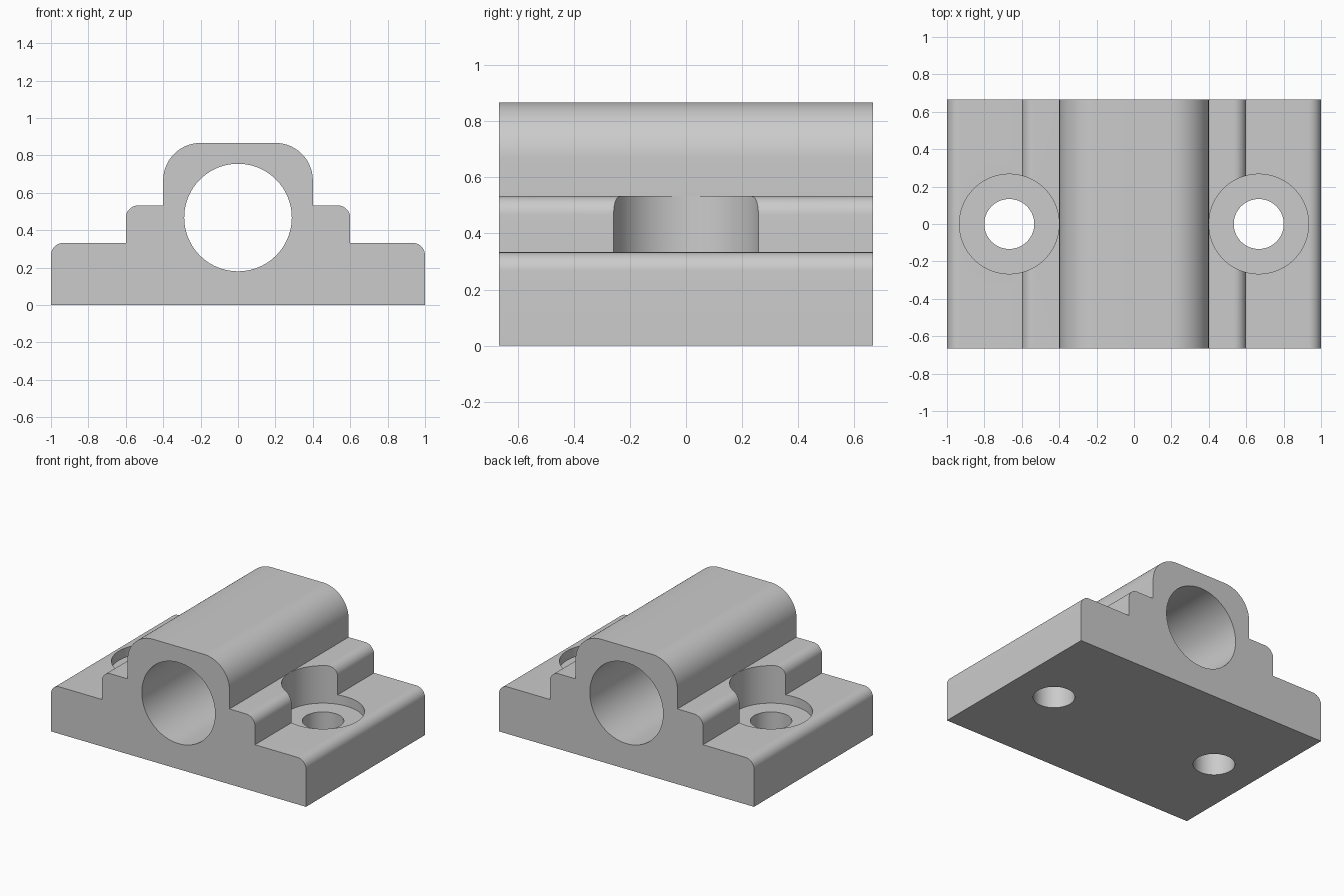
import bpy
import bmesh
from math import sin, cos, pi, radians
from mathutils import Matrix

cube = bpy.data.objects.get("Cube")
if cube:
    bpy.data.objects.remove(cube, do_unlink=True)

DEPTH = 4 / 3

grey = bpy.data.materials.new("plain_grey")
grey.use_nodes = True
colour = (0.6, 0.6, 0.6, 1)
grey.diffuse_color = colour
grey.node_tree.nodes["Principled BSDF"].inputs["Base Color"].default_value = colour


def to_object(name, bm):
    bmesh.ops.recalc_face_normals(bm, faces=bm.faces)
    mesh = bpy.data.meshes.new(name)
    bm.to_mesh(mesh)
    bm.free()
    mesh.materials.append(grey)
    obj = bpy.data.objects.new(name, mesh)
    bpy.context.collection.objects.link(obj)
    return obj


def rounded_corner(x, z, r, steps):
    """Outer top corner at (x, z), traced from the side up to the top."""
    return [(x - r + r * cos(a), z - r + r * sin(a))
            for a in (pi / 2 * i / steps for i in range(steps + 1))]


def cylinder(name, r, length, matrix):
    bm = bmesh.new()
    bmesh.ops.create_cone(bm, cap_ends=True, segments=96, radius1=r,
                          radius2=r, depth=length, matrix=matrix)
    obj = to_object(name, bm)
    obj.hide_render = True
    return obj


# Stepped half profile, mirrored and extruded along y
half = [(1, 0)]
half += rounded_corner(1, 0.333, 0.067, 10) + [(0.6, 0.333)]
half += rounded_corner(0.6, 0.533, 0.067, 10) + [(0.4, 0.533)]
half += rounded_corner(0.4, 0.867, 0.2, 20)
outline = half + [(-x, z) for x, z in reversed(half)]

bm = bmesh.new()
face = bm.faces.new([bm.verts.new((x, -DEPTH / 2, z)) for x, z in outline])
new = bmesh.ops.extrude_face_region(bm, geom=[face])["geom"]
bmesh.ops.translate(bm, vec=(0, DEPTH, 0),
                    verts=[v for v in new if isinstance(v, bmesh.types.BMVert)])
block = to_object("bearing_block", bm)

# Shaft bore, screw holes and counterbores
cutters = [cylinder("shaft_bore_cutter", 0.2875, 2,
                    Matrix.Translation((0, 0, 0.468)) @ Matrix.Rotation(pi / 2, 4, "X"))]
for side, x in (("left", 0.667), ("right", -0.667)):
    cutters.append(cylinder(side + "_counterbore_cutter", 0.2665, 1,
                            Matrix.Translation((x, 0, 0.767))))
    cutters.append(cylinder(side + "_screw_hole_cutter", 0.1335, 1,
                            Matrix.Translation((x, 0, 0.2))))

bpy.ops.object.select_all(action="DESELECT")
bpy.context.view_layer.objects.active = block
block.select_set(True)
for cutter in cutters:
    mod = block.modifiers.new(cutter.name, "BOOLEAN")
    mod.operation = "DIFFERENCE"
    mod.solver = "EXACT"
    mod.object = cutter
    bpy.ops.object.modifier_apply(modifier=mod.name)
    bpy.data.objects.remove(cutter, do_unlink=True)

bpy.ops.object.shade_smooth_by_angle(angle=radians(30))
